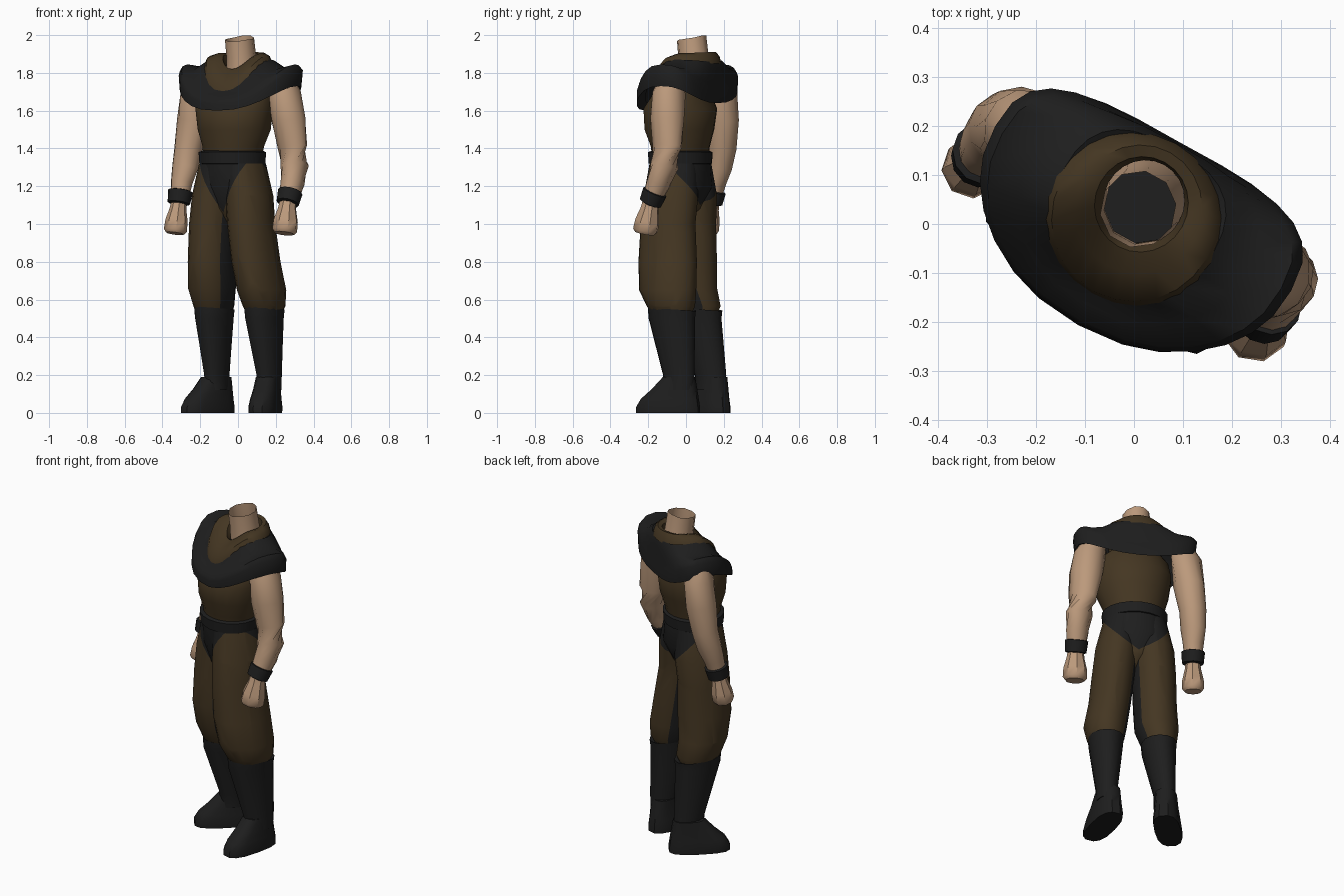
import bpy, bmesh, math
from mathutils import Vector, Matrix

if "Cube" in bpy.data.objects:
    bpy.data.objects.remove(bpy.data.objects["Cube"])

TURN = math.radians(-29)                      # whole figure is turned about z
U = Vector((math.cos(TURN), math.sin(TURN), 0))   # shoulder axis
B = Vector((-math.sin(TURN), math.cos(TURN), 0))  # towards the back
HIP = Vector((-0.03, -0.03, 0))


def material(name, rgb):
    m = bpy.data.materials.new(name)
    m.diffuse_color = (*rgb, 1)
    m.use_nodes = True
    m.node_tree.nodes["Principled BSDF"].inputs["Base Color"].default_value = m.diffuse_color
    return m


SKIN = material("tan skin", (0.50, 0.32, 0.20))
BROWN = material("dark brown cloth", (0.058, 0.037, 0.016))
BLACK = material("black leather", (0.013, 0.013, 0.013))


def finish(name, bm, mats, angle=50):
    bmesh.ops.recalc_face_normals(bm, faces=bm.faces[:])
    me = bpy.data.meshes.new(name)
    bm.to_mesh(me)
    bm.free()
    for m in mats:
        me.materials.append(m)
    ob = bpy.data.objects.new(name, me)
    bpy.context.collection.objects.link(ob)
    bpy.ops.object.select_all(action='DESELECT')
    ob.select_set(True)
    bpy.context.view_layer.objects.active = ob
    bpy.ops.object.shade_smooth_by_angle(angle=math.radians(angle))
    return ob


def skin_rings(bm, rings, caps):
    rows = [[bm.verts.new(p) for p in r] for r in rings]
    n = len(rows[0])
    for lo, hi in zip(rows, rows[1:]):
        for i in range(n):
            j = (i + 1) % n
            bm.faces.new((lo[i], lo[j], hi[j], hi[i]))
    if caps:
        bm.faces.new(rows[0][::-1])
        bm.faces.new(rows[-1])


def loft_bm(rings, n=16, turn=TURN, power=1.0, bend=0.0, caps=True):
    """Rings: x, y, half width, half depth, then z, or z at front, back, side."""
    bm = bmesh.new()
    rot = Matrix.Rotation(turn, 3, 'Z')
    out = []
    for x, y, a, b, *zs in rings:
        zf, zb, zside = zs if len(zs) == 3 else zs * 3
        row = []
        for i in range(n):
            t = 2 * math.pi * i / n
            c, s = math.cos(t), math.sin(t)
            u = a * math.copysign(abs(c) ** power, c)
            v = b * math.copysign(abs(s) ** power, s) + bend * u * u
            z = zside * c * c + (zf if s < 0 else zb) * s * s
            row.append(rot @ Vector((u, v, 0)) + Vector((x, y, z)))
        out.append(row)
    skin_rings(bm, out, caps)
    return bm


def loft(name, rings, mat, angle=50, **kw):
    return finish(name, loft_bm(rings, **kw), [mat], angle)


def tube(name, path, mat, n=12, angle=50):
    """Round tube through (x, y, z, radius) points."""
    bm = bmesh.new()
    pts = [Vector(p[:3]) for p in path]
    out = []
    for k, p in enumerate(pts):
        d = pts[min(k + 1, len(pts) - 1)] - pts[max(k - 1, 0)]
        q = d.to_track_quat('Z', 'Y')
        out.append([p + q @ Vector((path[k][3] * math.cos(2 * math.pi * i / n),
                                    path[k][3] * math.sin(2 * math.pi * i / n), 0))
                    for i in range(n)])
    skin_rings(bm, out, True)
    return finish(name, bm, [mat], angle)


def trousers(name, rings, side):
    """Brown cloth with a black brief shape cut in, and a black inner-leg strip."""
    bm = loft_bm(rings, n=20)
    up = Vector((0, 0, 1))
    cuts = [(HIP, B)]
    for s in (-1, 1):
        cuts.append((HIP + up * 1.06, up - U * 1.85 * s))
        cuts.append((HIP + up * 1.19, up - U * 0.75 * s + B * 0.75))
    for co, no in cuts:
        bmesh.ops.bisect_plane(bm, geom=bm.verts[:] + bm.edges[:] + bm.faces[:],
                               plane_co=co, plane_no=no)
    bmesh.ops.recalc_face_normals(bm, faces=bm.faces[:])
    for f in bm.faces:
        c = f.calc_center_median()
        u, v = abs((c - HIP).dot(U)), (c - HIP).dot(B)
        brief = c.z > (1.06 + 1.85 * u if v < 0 else 1.19 + 0.75 * (u - v))
        strip = side and f.normal.dot(U) * -side > 0.82
        f.material_index = 1 if brief or strip else 0
    finish(name, bm, [BROWN, BLACK])


# trousers and pelvis
trousers("pelvis", [(-.04, -.04, .04, .05, 1.01), (-.03, -.03, .11, .11, 1.08),
                    (-.025, -.02, .188, .155, 1.20), (-.03, -.03, .175, .155, 1.34)], 0)
trousers("right_trouser_leg", [
    (-.125, .065, .08, .10, .51), (-.128, .06, .10, .13, .565), (-.138, .03, .122, .14, .66),
    (-.137, .017, .12, .155, .8), (-.13, .016, .122, .15, 1.0),
    (-.115, .02, .121, .152, 1.15), (-.09, .005, .11, .135, 1.32)], -1)
trousers("left_trouser_leg", [
    (.14, -.075, .08, .10, .51), (.138, -.08, .105, .135, .565), (.125, -.097, .12, .16, .65),
    (.095, -.097, .117, .165, .8), (.07, -.095, .118, .153, 1.0),
    (.06, -.08, .118, .152, 1.15), (.035, -.065, .105, .135, 1.32)], 1)

# boots: shaft and turned-out foot
for side, top, ankle, foot, turn in (
        ("right", (-.125, .065), (-.112, .13), (-.16, .10), -48),
        ("left", (.14, -.075), (.165, -.038), (.145, -.095), -14)):
    loft(side + "_boot_shaft", [(*ankle, .06, .085, .12), (*ankle, .06, .09, .2),
                                (*top, .094, .132, .5), (*top, .099, .137, .56, .54, .55),
                                (*top, .08, .11, .55, .53, .54)], BLACK, n=14)
    a = math.radians(turn)
    back = Vector((-math.sin(a), math.cos(a)))

    def at(d):
        return tuple(Vector(foot) + back * d)
    loft(side + "_boot_foot", [(*at(0), .074, .172, 0), (*at(0), .076, .172, .03),
                               (*at(.01), .07, .155, .075), (*at(.035), .064, .122, .125),
                               (*at(.06), .06, .085, .19)],
         BLACK, angle=35, n=14, turn=a, power=.75)

# torso and belt
loft("torso", [(-.03, -.03, .16, .145, 1.34), (-.025, -.03, .168, .153, 1.41),
               (-.02, -.035, .2, .18, 1.5), (-.02, -.03, .213, .19, 1.61),
               (-.01, -.02, .2, .13, 1.7), (0, .02, .1, .08, 1.78)], BROWN, n=20)
loft("belt", [(-.03, -.03, .168, .145, 1.315), (-.03, -.03, .18, .164, 1.32),
              (-.03, -.03, .185, .168, 1.38), (-.03, -.03, .165, .148, 1.388)],
     BLACK, n=20, angle=35)

# neck: open tube with a dark floor inside
loft("neck", [(.025, .05, .088, .092, 1.78), (.018, .04, .078, .083, 1.88),
              (.008, .03, .077, .079, 1.965, 2.0, 1.98)], SKIN, n=10, caps=False)
loft("neck_floor", [(.02, .045, .082, .087, 1.80), (.02, .045, .082, .087, 1.81)],
     BLACK, n=10)

# draped cowl and shoulder mantle
loft("cowl", [(.02, .045, .082, .086, 1.79, 1.85, 1.85), (.015, .04, .095, .098, 1.82, 1.905, 1.895),
              (.01, .03, .128, .132, 1.79, 1.91, 1.905), (0, .01, .168, .168, 1.73, 1.885, 1.89),
              (0, .01, .182, .176, 1.69, 1.85, 1.86)], BROWN, n=24, caps=False)
loft("shoulder_mantle", [
    (0, .01, .155, .155, 1.70, 1.85, 1.86), (0, .01, .175, .166, 1.71, 1.86, 1.87),
    (-.005, 0, .25, .188, 1.68, 1.82, 1.825), (-.01, -.02, .325, .202, 1.655, 1.75, 1.845),
    (-.01, -.02, .345, .21, 1.635, 1.71, 1.82), (-.01, -.02, .335, .213, 1.60, 1.64, 1.73),
    (-.01, -.02, .27, .17, 1.63, 1.67, 1.76)],
    BLACK, n=28, power=.82, bend=.5, caps=False)

# arms, wristbands and fists
ARMS = {
    "right": [(-.205, .16, 1.79, .06), (-.222, .19, 1.69, .085), (-.235, .192, 1.55, .088),
              (-.263, .193, 1.4, .075), (-.28, .175, 1.3, .07), (-.298, .155, 1.22, .058),
              (-.312, .135, 1.12, .046)],
    "left": [(.22, -.07, 1.79, .06), (.245, -.09, 1.69, .088), (.268, -.1, 1.55, .092),
             (.288, -.1, 1.41, .079), (.3, -.113, 1.31, .075), (.289, -.143, 1.22, .064),
             (.265, -.185, 1.12, .05)]}
for side, path in ARMS.items():
    tube(side + "_arm", path, SKIN)
    w = Vector(path[-1][:3])
    d = (w - Vector(path[-2][:3])).normalized()
    band = [(-.06, .05), (-.055, .066), (.01, .06), (.015, .045)]
    tube(side + "_wristband", [(*(w + d * t), r) for t, r in band], BLACK, angle=35)
    h = Vector((-.022, -.025, 0)) if side == "right" else Vector((-.02, -.033, 0))
    k = .9 if side == "right" else 1.0
    fist = [(0, .045), (.25, .05), (.6, .066), (.9, .068), (1.0, .054)]
    tube(side + "_hand", [(*(w + h * t + Vector((0, 0, -.17 * t))), r * k) for t, r in fist],
         SKIN, n=8, angle=40)
